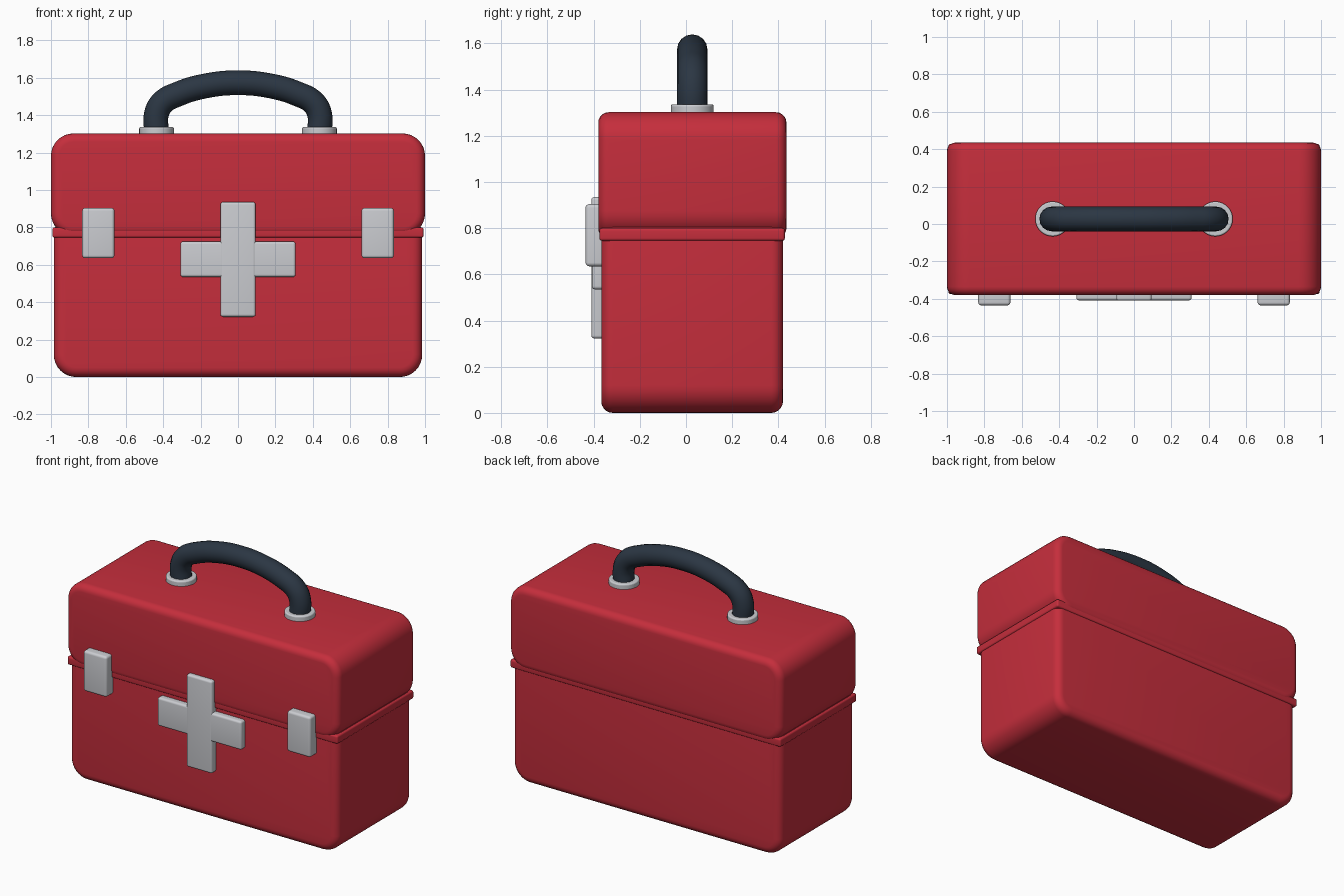
import bpy, bmesh, math

if "Cube" in bpy.data.objects:
    bpy.data.objects.remove(bpy.data.objects["Cube"], do_unlink=True)


def material(name, rgb):
    mat = bpy.data.materials.new(name)
    mat.use_nodes = True
    mat.diffuse_color = (*rgb, 1)
    mat.node_tree.nodes["Principled BSDF"].inputs["Base Color"].default_value = (*rgb, 1)
    return mat


RED = material("case red", (0.56, 0.027, 0.045))
GREY = material("light grey", (0.60, 0.61, 0.64))
DARK = material("dark slate", (0.024, 0.037, 0.056))


def smooth(obj):
    bpy.ops.object.select_all(action="DESELECT")
    obj.select_set(True)
    bpy.context.view_layer.objects.active = obj
    bpy.ops.object.shade_smooth_by_angle(angle=math.radians(35))


def box(name, mat, xs, ys, zs, edge, corner=0):
    """Box whose front outline has rounded corners and whose rims are softened."""
    bm = bmesh.new()
    bmesh.ops.create_cube(bm, size=1)
    for v in bm.verts:
        for i, (low, high) in enumerate((xs, ys, zs)):
            v.co[i] = low if v.co[i] < 0 else high
    if corner:
        depth_edges = [e for e in bm.edges
                       if abs(e.verts[0].co.y - e.verts[1].co.y) > 0.01]
        bmesh.ops.bevel(bm, geom=depth_edges, offset=corner, segments=8,
                        profile=0.5, affect="EDGES", clamp_overlap=False)
        rims = [e for e in bm.edges
                if abs(e.verts[0].co.y - e.verts[1].co.y) < 0.001]
    else:
        rims = bm.edges[:]
    bmesh.ops.bevel(bm, geom=rims, offset=edge, segments=5,
                    profile=0.5, affect="EDGES", clamp_overlap=False)
    bmesh.ops.recalc_face_normals(bm, faces=bm.faces)
    mesh = bpy.data.meshes.new(name)
    bm.to_mesh(mesh)
    bm.free()
    mesh.materials.append(mat)
    obj = bpy.data.objects.new(name, mesh)
    bpy.context.collection.objects.link(obj)
    smooth(obj)
    return obj


# Case: lower body, seam strip and lid
box("case_body", RED, (-0.985, 0.985), (-0.367, 0.42), (0, 0.88), 0.05, 0.12)
box("seam_strip", RED, (-0.992, 0.992), (-0.375, 0.428), (0.745, 0.80), 0.012)
box("case_lid", RED, (-1, 1), (-0.38, 0.435), (0.755, 1.302), 0.045, 0.12)

# Cross emblem
box("cross_upright", GREY, (-0.094, 0.094), (-0.41, -0.35), (0.322, 0.935), 0.014)
box("cross_bar", GREY, (-0.308, 0.308), (-0.408, -0.35), (0.535, 0.724), 0.014)

# Latches and handle collars on both sides
HANDLE_X, HANDLE_Y = 0.435, 0.027
for side, label in ((1, "left"), (-1, "right")):
    x = side * 0.747
    box(label + "_latch", GREY, (x - 0.086, x + 0.086), (-0.435, -0.35), (0.635, 0.904), 0.016)

    bpy.ops.mesh.primitive_cylinder_add(vertices=40, radius=0.093, depth=0.055,
                                        location=(side * HANDLE_X, HANDLE_Y, 1.308))
    collar = bpy.context.object
    collar.name = label + "_handle_collar"
    collar.data.materials.append(GREY)
    bevel = collar.modifiers.new("soft rim", "BEVEL")
    bevel.width = 0.008
    bevel.segments = 3
    smooth(collar)

# Handle: a round tube swept along a mirrored arch
half = [(HANDLE_X, 1.30), (HANDLE_X, 1.41), (0.402, 1.468), (0.32, 1.513), (0.165, 1.558)]
path = [(-x, z) for x, z in half] + [(0, 1.573)] + half[::-1]
curve = bpy.data.curves.new("handle", "CURVE")
curve.dimensions = "3D"
curve.bevel_depth = 0.066
curve.bevel_resolution = 6
curve.resolution_u = 8
curve.use_fill_caps = True
spline = curve.splines.new("BEZIER")
spline.bezier_points.add(len(path) - 1)
for point, (x, z) in zip(spline.bezier_points, path):
    point.co = (x, HANDLE_Y, z)
    point.handle_left_type = point.handle_right_type = "AUTO"
curve.materials.append(DARK)
handle = bpy.data.objects.new("handle", curve)
bpy.context.collection.objects.link(handle)
bpy.ops.object.select_all(action="DESELECT")
handle.select_set(True)
bpy.context.view_layer.objects.active = handle
bpy.ops.object.convert(target="MESH")
smooth(bpy.context.object)
